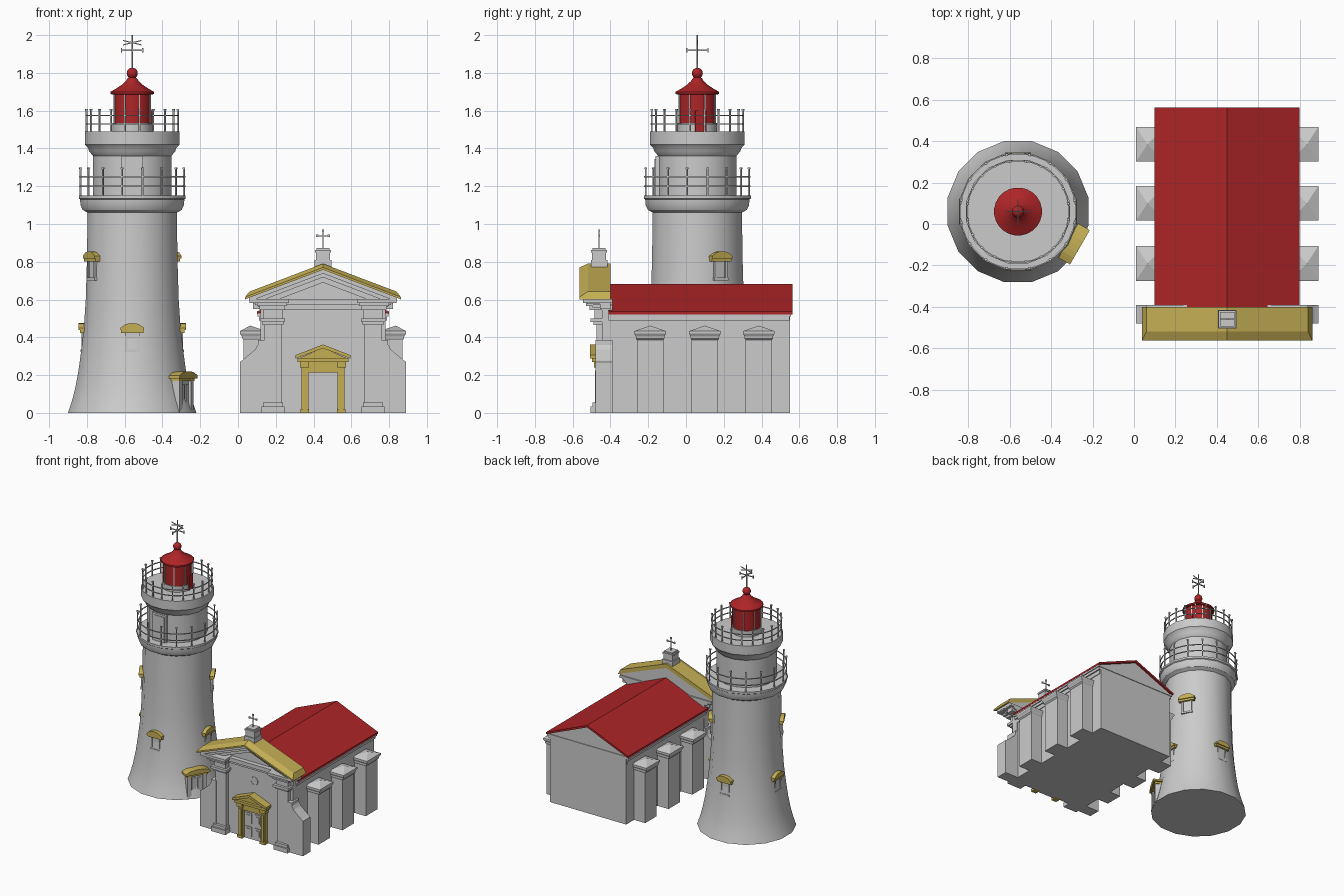
import bpy, bmesh
from math import pi, sin, cos, radians
from mathutils import Matrix, Vector

if "Cube" in bpy.data.objects:
    bpy.data.objects.remove(bpy.data.objects["Cube"])

def material(name, rgb):
    m = bpy.data.materials.new(name)
    m.diffuse_color = (*rgb, 1)
    m.use_nodes = True
    m.node_tree.nodes["Principled BSDF"].inputs["Base Color"].default_value = m.diffuse_color
    return m

RED = material("red_paint", (0.42, 0.018, 0.02))
GOLD = material("yellow_stone", (0.56, 0.43, 0.09))
TOWER = Matrix.Translation((-0.56, 0.06, 0))
HALL = Matrix.Translation((0.45, 0, 0))

def facing(az):
    """Tower frame whose local -y points outward at azimuth az (degrees)."""
    return TOWER @ Matrix.Rotation(radians(az + 90), 4, 'Z')

def finish(name, bm, mat=None, M=Matrix(), smooth=False):
    bmesh.ops.remove_doubles(bm, verts=bm.verts, dist=1e-5)
    bmesh.ops.recalc_face_normals(bm, faces=bm.faces)
    me = bpy.data.meshes.new(name)
    bm.to_mesh(me)
    bm.free()
    me.transform(M)
    if smooth:
        me.shade_smooth()
        me.set_sharp_from_angle(angle=radians(30))
    if mat:
        me.materials.append(mat)
    ob = bpy.data.objects.new(name, me)
    bpy.context.collection.objects.link(ob)
    return ob

def loft(name, rings, mat=None, M=Matrix(), loop=False, smooth=False):
    """Skin a list of equally long point rings, capped unless looped."""
    bm = bmesh.new()
    vs = [[bm.verts.new(p) for p in r] for r in rings]
    n = len(vs[0])
    for a, b in zip(vs, vs[1:] + (vs[:1] if loop else [])):
        for i in range(n):
            bm.faces.new((a[i], a[(i + 1) % n], b[(i + 1) % n], b[i]))
    if not loop:
        bm.faces.new(vs[0])
        bm.faces.new(vs[-1])
    return finish(name, bm, mat, M, smooth)

def box(name, x, y, z, mat=None, M=Matrix()):
    return loft(name, [[(x[0], y[0], h), (x[1], y[0], h), (x[1], y[1], h), (x[0], y[1], h)] for h in z], mat, M)

def prism(name, pts, y, mat=None, M=Matrix()):
    return loft(name, [[(p[0], d, p[1]) for p in pts] for d in y], mat, M)

def lathe(name, prof, n=16, mat=None, M=TOWER, loop=False):
    k = 1 / cos(pi / n)
    rings = [[(max(r, 1e-6) * k * cos(2 * pi * (i + .5) / n), max(r, 1e-6) * k * sin(2 * pi * (i + .5) / n), z)
              for i in range(n)] for r, z in prof]
    return loft(name, rings, mat, M, loop, True)

def arch(w, z, h, t):
    """Segmental hood outline with short level ears."""
    top = [(w * cos(a), z + t + h * sin(a)) for a in [pi * i / 8 for i in range(1, 8)]]
    return [(-w * 1.15, z), (w * 1.15, z), (w * 1.15, z + t)] + top + [(-w * 1.15, z + t)]

# ---- Lighthouse tower ----
lathe("tower_shaft", [(.34, 0), (.32, .06), (.302, .13), (.285, .22), (.27, .33), (.256, .45), (.246, .6),
                      (.24, .8), (.236, 1.06), (.262, 1.075), (.274, 1.10), (.276, 1.13), (.283, 1.135), (.283, 1.15)])
lathe("watch_room", [(.207, 1.14), (.207, 1.36), (.228, 1.385), (.232, 1.40), (.25, 1.42), (.25, 1.49)])

def railing(name, r, z0, z1, rails, count):
    for i, z in enumerate(rails):
        t = .003
        lathe(f"{name}_rail_{i}", [(r - t, z - t), (r + t, z - t), (r + t, z + t), (r - t, z + t)], 32, loop=True)
    for i in range(count):
        M = facing(360 * (i + .5) / count)
        box(f"{name}_post_{i}", (-.004, .004), (-r - .004, -r + .004), (z0, z1), M=M)
        box(f"{name}_knob_{i}", (-.006, .006), (-r - .006, -r + .006), (z1 - .01, z1), M=M)

railing("lower_railing", .279, 1.14, 1.30, (1.20, 1.25), 16)
railing("upper_railing", .245, 1.48, 1.61, (1.53, 1.575), 20)

# Watch room door
F = facing(-90)
box("watch_room_door_frame", (-.058, .058), (-.222, -.19), (1.15, 1.36), M=F)
box("watch_room_door", (-.045, .045), (-.226, -.19), (1.15, 1.345), M=F)

# Lantern
lathe("lantern", [(.1, 1.48), (.1, 1.69)], 24, RED)
lathe("lantern_base", [(.104, 1.48), (.104, 1.535)], 24)
box("lantern_door", (-.03, .03), (-.107, -.09), (1.485, 1.6), RED, facing(10))
for i in range(8):
    box(f"lantern_mullion_{i}", (-.003, .003), (-.106, -.098), (1.53, 1.69), M=facing(45 * i + 22))
lathe("lantern_roof", [(.1, 1.685), (.115, 1.688), (.115, 1.70), (.085, 1.717), (.055, 1.737), (.033, 1.757),
                       (.026, 1.77), (.018, 1.775), (.018, 1.782)], 24, RED)
lathe("lantern_ball", [(.029 * sin(pi * i / 10), 1.798 - .029 * cos(pi * i / 10)) for i in range(11)], 16, RED)

# Weathervane
lathe("vane_rod", [(.004, 1.82), (.003, 2.0)], 6)
for i in range(4):
    box(f"vane_arm_{i}", (-.003, .003), (-.06, 0), (1.917, 1.923), M=facing(90 * i))
    box(f"vane_tip_{i}", (-.003, .003), (-.06, -.053), (1.908, 1.932), M=facing(90 * i))
for s in (-1, 1):
    prism("vane_blade", [(-.05, 1.96 - s * .015), (.05, 1.96 + s * .009), (.05, 1.96 + s * .015), (-.05, 1.96 - s * .009)],
          (-.002, .002), M=TOWER)

# Tower windows: four low, two high
for az, z, r in [(0, .33, .257), (90, .33, .257), (180, .33, .257), (270, .33, .257), (30, .71, .239), (210, .71, .239)]:
    F = facing(az)
    for s in (-1, 1):
        box("window_jamb", (s * .038, s * .026), (-r - .012, -r + .04), (z, z + .1), M=F)
    box("window_pane", (-.028, .028), (-r - .006, -r + .04), (z + .005, z + .1), M=F)
    box("window_sill", (-.042, .042), (-r - .016, -r + .04), (z - .008, z + .006), M=F)
    prism("window_hood", arch(.052, z + .092, .025, .022), (-r - .02, -r + .04), GOLD, F)
    prism("window_hood_lip", arch(.054, z + .108, .025, .012), (-r - .027, -r + .04), GOLD, F)

# Tower entrance
F = facing(-30)
for s in (-1, 1):
    box("entrance_pier", (s * .075, s * .045), (-.332, -.22), (0, .18), M=F)
box("entrance_door", (-.046, .046), (-.318, -.22), (0, .175), M=F)
for s in (-1, 1):
    box("entrance_panel", (s * .008, s * .038), (-.323, -.3), (.02, .15), M=F)
prism("entrance_hood", arch(.07, .168, .022, .016), (-.335, -.25), GOLD, F)
prism("entrance_hood_lip", arch(.083, .183, .022, .015), (-.345, -.28), GOLD, F)

# ---- Chapel hall, x measured from its ridge line ----
prism("hall_walls", [(-.325, 0), (.325, 0), (.325, .53), (0, .665), (-.325, .53)], (-.42, .55), M=HALL)
for i, (w, z0, z1) in enumerate([(.33, .46, .49), (.34, .49, .51), (.347, .51, .525)]):
    box(f"hall_cornice_{i}", (-w, w), (-.41, .535 + .02 * (i + 1) / 3), (z0, z1), M=HALL)
prism("hall_roof", [(-.35, .522), (-.35, .537), (0, .683), (.35, .537), (.35, .522), (0, .667)], (-.41, .563), RED, HALL)

# Buttresses with pyramid caps
for s in (-1, 1):
    for y in (-.19, .10, .385):
        box("buttress", (s * .3, s * .42), (y - .07, y + .07), (0, .4), M=HALL)
        rings = [[(s * .3, y - h, z), (s * o, y - h, z), (s * o, y + h, z), (s * .3, y + h, z)]
                 for z, o, h in ((.385, .42, .07), (.395, .43, .076), (.405, .43, .076), (.42, .44, .084), (.433, .44, .084))]
        rings.append([(s * .385, y, .462)] * 4)
        loft("buttress_cap", rings, M=HALL)

# ---- Chapel front ----
box("front_wall", (-.33, .33), (-.445, -.39), (0, .57), M=HALL)
for s in (-1, 1):
    prism("front_wing", [(s * .3, 0), (s * .44, 0), (s * .44, .27), (s * .425, .28), (s * .36, .335), (s * .345, .36),
                         (s * .345, .385), (s * .3, .385)], (-.48, -.39), M=HALL)
    # Stacked pilaster: base, shaft, capital and block of cornice
    for name, x0, x1, y, z0, z1 in [("base", .205, .325, .505, 0, .035), ("base_step", .212, .318, .495, .035, .055),
                                    ("shaft", .22, .31, .475, .055, .56), ("collar", .21, .32, .49, .465, .48),
                                    ("capital", .2, .33, .505, .48, .5), ("frieze", .215, .315, .485, .5, .545),
                                    ("architrave", .2, .335, .51, .545, .565), ("block", .19, .35, .53, .565, .582),
                                    ("cornice", .18, .39, .545, .582, .602)]:
        box("pilaster_" + name, (s * x0, s * x1), (-y, -.39), (z0, z1), M=HALL)
box("front_architrave", (-.33, .33), (-.465, -.39), (.545, .57), M=HALL)
box("front_cornice", (-.36, .36), (-.49, -.39), (.57, .6), M=HALL)
prism("pediment_wall", [(-.37, .55), (.37, .55), (.37, .61), (0, .75), (-.37, .61)], (-.455, -.4), M=HALL)

def rake(name, w, apex, prof, mat=None):
    """Raking moulding: a (y, drop, widening) profile swept along the gable."""
    ring = lambda s: [(s * (w + e), y, apex + d - .38 * abs(s) * (w + e)) for y, d, e in prof]
    loft(name, [ring(s) for s in (-1, 0, 1)], mat, HALL)

rake("pediment_roof", .39, .79, [(-.4, 0, 0), (-.52, 0, 0), (-.563, -.02, .022), (-.563, -.032, .022), (-.4, -.032, .022)], GOLD)
for i, (w, y, z, t) in enumerate([(.392, .545, .76, .022), (.37, .525, .74, .022), (.345, .495, .72, .03)]):
    rake(f"pediment_moulding_{i}", w, z, [(-.4, 0, 0), (-y, 0, 0), (-y, -t, 0), (-.4, -t, 0)])

# Pedestal and cross on the apex
for i, (w, z0, z1) in enumerate([(.044, .76, .81), (.037, .81, .85), (.043, .85, .862), (.034, .862, .872)]):
    box(f"pedestal_{i}", (-w, w), (-.46 - w, -.46 + w), (z0, z1), M=HALL)
box("cross_post", (-.003, .003), (-.463, -.457), (.87, .96), M=HALL)
box("cross_arm", (-.03, .03), (-.463, -.457), (.934, .94), M=HALL)
for x, z in ((-.03, .937), (.03, .937), (0, .965)):
    box("cross_tip", (x - .006, x + .006), (-.464, -.456), (z - .007, z + .007), M=HALL)

# Chapel door with yellow surround
box("door_leaf", (-.08, .08), (-.455, -.43), (0, .225), M=HALL)
for s in (-1, 1):
    for z0, z1 in ((.02, .095), (.12, .2)):
        box("door_panel", (s * .013, s * .065), (-.46, -.43), (z0, z1), M=HALL)
        box("door_panel_centre", (s * .024, s * .054), (-.465, -.43), (z0 + .014, z1 - .014), M=HALL)
    box("door_pilaster", (s * .078, s * .113), (-.475, -.43), (0, .265), GOLD, HALL)
    box("door_pilaster_strip", (s * .086, s * .105), (-.481, -.43), (.02, .225), GOLD, HALL)
    box("door_pilaster_base", (s * .075, s * .118), (-.485, -.43), (0, .02), GOLD, HALL)
    box("door_capital", (s * .075, s * .122), (-.487, -.43), (.24, .27), GOLD, HALL)
box("door_lintel", (-.08, .08), (-.468, -.43), (.215, .275), GOLD, HALL)
box("door_cornice", (-.135, .135), (-.497, -.43), (.27, .29), GOLD, HALL)
prism("door_pediment", [(-.125, .29), (.125, .29), (0, .345)], (-.475, -.43), GOLD, HALL)
prism("door_pediment_cap", [(-.145, .288), (-.145, .306), (0, .362), (.145, .306), (.145, .288), (0, .342)],
      (-.508, -.43), GOLD, HALL)

# Thin round wall ornament above the door
R = Matrix.Translation((.45, -.445, .45)) @ Matrix.Rotation(pi / 2, 4, 'X')
lathe("wall_ornament", [(.026, -.002), (.032, -.002), (.032, .003), (.026, .003)], 16, M=R, loop=True)
